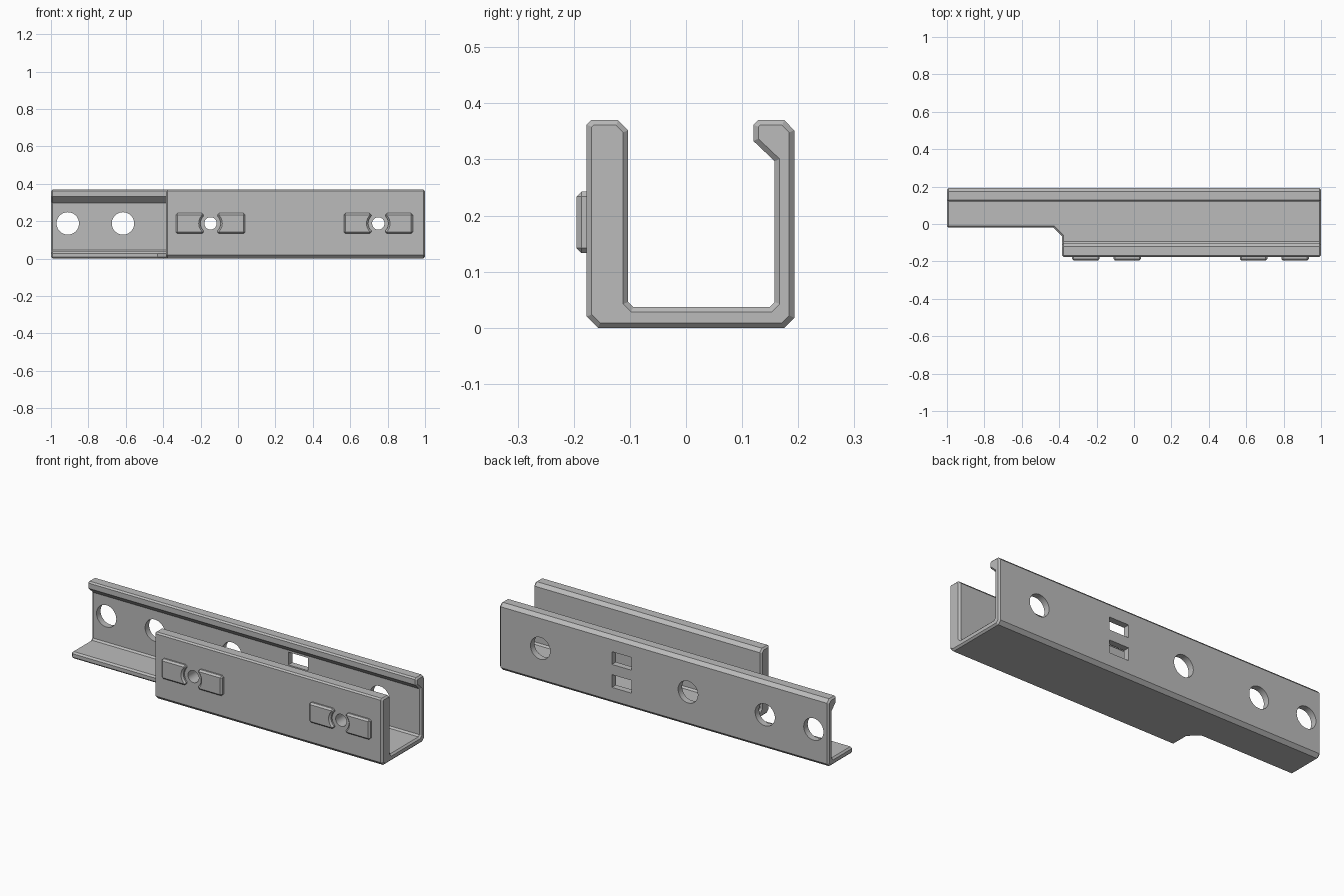
import bpy, bmesh, math
from mathutils import Vector

cube = bpy.data.objects.get("Cube")
if cube:
    bpy.data.objects.remove(cube, do_unlink=True)

grey = bpy.data.materials.new("plain grey")
grey.use_nodes = True
colour = (0.5, 0.5, 0.5, 1)
grey.diffuse_color = colour
grey.node_tree.nodes["Principled BSDF"].inputs["Base Color"].default_value = colour


def prism(name, points, axis, start, end):
    """Extrude a flat outline along one axis; points use the other two axes in order."""
    bm = bmesh.new()
    verts = []
    for p in points:
        co = list(p)
        co.insert(axis, start)
        verts.append(bm.verts.new(co))
    face = bm.faces.new(verts)
    out = bmesh.ops.extrude_face_region(bm, geom=[face])
    step = Vector((0, 0, 0))
    step[axis] = end - start
    moved = [v for v in out["geom"] if isinstance(v, bmesh.types.BMVert)]
    bmesh.ops.translate(bm, verts=moved, vec=step)
    bmesh.ops.recalc_face_normals(bm, faces=bm.faces)
    mesh = bpy.data.meshes.new(name)
    bm.to_mesh(mesh)
    bm.free()
    mesh.materials.append(grey)
    obj = bpy.data.objects.new(name, mesh)
    bpy.context.collection.objects.link(obj)
    return obj


def rect(x, z, w, h):
    return [(x - w/2, z - h/2), (x + w/2, z - h/2), (x + w/2, z + h/2), (x - w/2, z + h/2)]


def circle(x, z, r, n=40):
    return [(x + r*math.cos(math.tau*i/n), z + r*math.sin(math.tau*i/n)) for i in range(n)]


def apply(obj, mod):
    bpy.ops.object.select_all(action='DESELECT')
    bpy.context.view_layer.objects.active = obj
    obj.select_set(True)
    bpy.ops.object.modifier_apply(modifier=mod.name)


def cut(obj, cutter):
    mod = obj.modifiers.new("cut", 'BOOLEAN')
    mod.operation, mod.solver, mod.object = 'DIFFERENCE', 'EXACT', cutter
    apply(obj, mod)
    bpy.data.objects.remove(cutter, do_unlink=True)


def chamfer(obj, width):
    mod = obj.modifiers.new("chamfer", 'BEVEL')
    mod.width, mod.segments = width, 1
    mod.limit_method, mod.angle_limit = 'ANGLE', math.radians(60)
    mod.use_clamp_overlap = False
    apply(obj, mod)


def finish(obj):
    apply_to = obj
    bpy.ops.object.select_all(action='DESELECT')
    bpy.context.view_layer.objects.active = apply_to
    apply_to.select_set(True)
    bpy.ops.object.shade_smooth_by_angle(angle=math.radians(30))


MID = 0.188

# Channel with a tall front wall and a hooked lip on the back wall
section = [(-0.157, 0), (0.175, 0), (0.193, 0.018), (0.193, 0.352), (0.175, 0.37),
           (0.128, 0.37), (0.12, 0.362), (0.12, 0.333), (0.158, 0.297), (0.158, 0.046),
           (0.149, 0.037), (-0.094, 0.037), (-0.103, 0.046), (-0.103, 0.352),
           (-0.121, 0.37), (-0.169, 0.37), (-0.177, 0.362), (-0.177, 0.02)]
channel = prism("channel", section, 0, -1, 1)

# Cut-back at the right end of the front wall and base
notch = [(-1.2, -0.02), (-0.43, -0.02), (-0.385, -0.065), (-0.385, -0.4), (-1.2, -0.4)]
cut(channel, prism("notch", notch, 2, -0.1, 0.5))
chamfer(channel, 0.009)

# Round holes and paired slots in the back wall
for x in (-0.91, -0.615, -0.147, 0.75):
    cut(channel, prism("hole", circle(x, MID, 0.06), 1, 0.1, 0.3))
for z in (MID - 0.063, MID + 0.063):
    cut(channel, prism("slot", rect(0.255, z, 0.12, 0.07), 1, 0.1, 0.3))

# Small screw holes in the front wall, each between two raised pads
for x in (-0.147, 0.75):
    cut(channel, prism("screw_hole", circle(x, MID, 0.033), 1, -0.3, 0))
    for side, label in ((-1, "right"), (1, "left")):
        pad = prism("raised_pad_" + label, rect(x + side*0.111, MID, 0.147, 0.11), 1, -0.195, -0.16)
        cut(pad, prism("pad_scoop", circle(x, MID, 0.054), 1, -0.3, 0))
        chamfer(pad, 0.009)
        finish(pad)
finish(channel)
